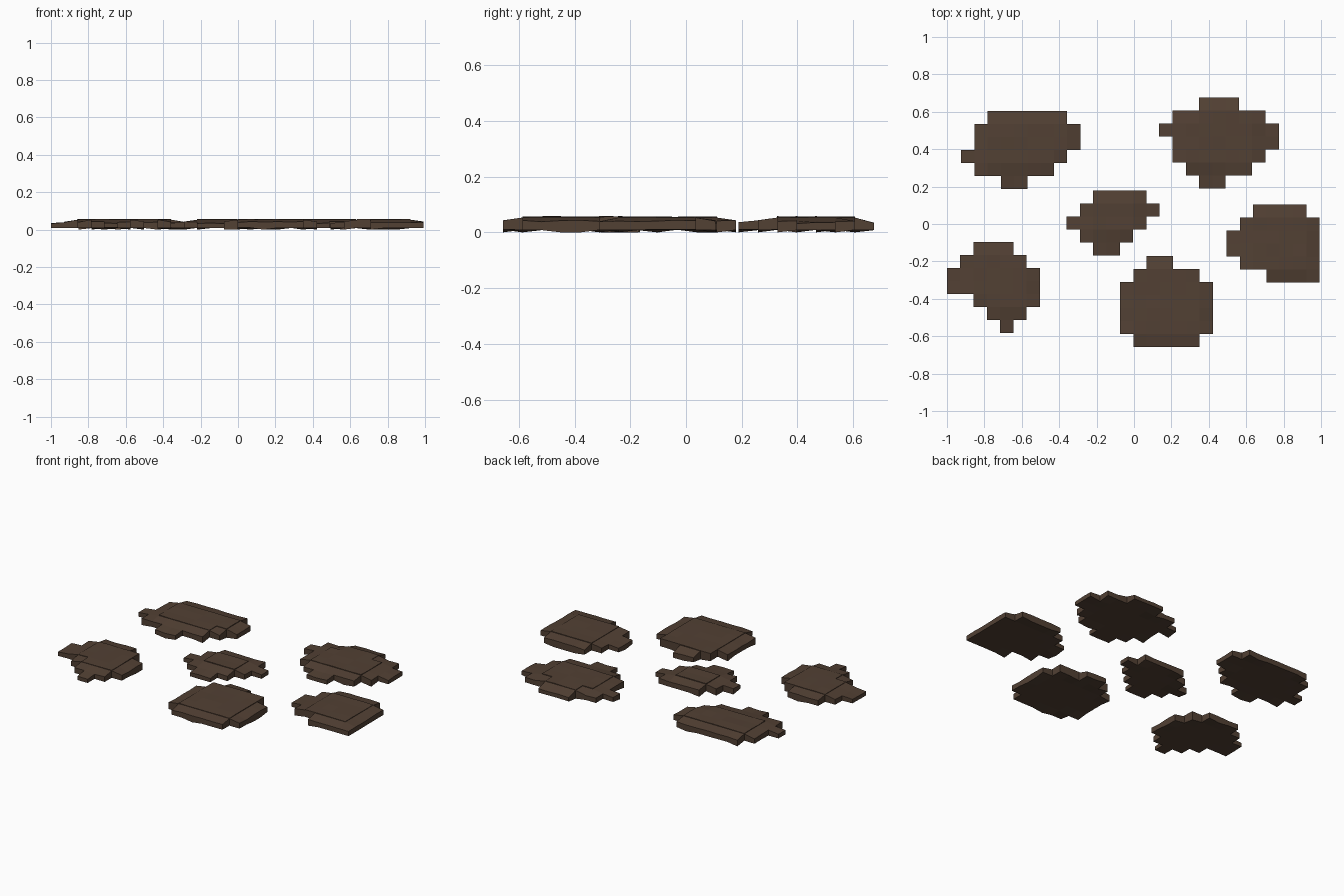
import bpy
import bmesh
import random

random.seed(4)
cube = bpy.data.objects.get("Cube")
if cube:
    bpy.data.objects.remove(cube, do_unlink=True)

# One dark earthy brown for every stone
brown = bpy.data.materials.new("dark_brown_stone")
brown.use_nodes = True
brown.diffuse_color = (0.085, 0.052, 0.034, 1)
shader = brown.node_tree.nodes["Principled BSDF"]
shader.inputs["Base Color"].default_value = brown.diffuse_color
shader.inputs["Roughness"].default_value = 0.9

# Plan of each stone, back row first: '#' raised middle, '+' sloping rim, '-' low tab
CELL_X, CELL_Y = 0.071, 0.0695
STONES = {
    "back_right_stone": (-0.925, 0.605, """
        ..++++++.
        .+######+
        .+######+
        -+#####+.
        .++++++..
        ...--...."""),
    "back_left_stone": (0.135, 0.675, """
        ...---...
        .++###++.
        -+#####+-
        .+#####+-
        .+#####+.
        ..+++++..
        ...--...."""),
    "middle_stone": (-0.36, 0.18, """
        ..++++.
        .+###+-
        -+###+.
        .++++..
        ..--..."""),
    "left_stone": (0.495, 0.105, """
        ..++++.
        .+####+
        -+####+
        -+####+
        .+####+
        ...++++"""),
    "front_stone": (-0.075, -0.17, """
        ..--...
        .#####.
        +#####+
        +#####+
        +#####+
        +#####+
        .+++++."""),
    "front_right_stone": (-1.0, -0.095, """
        ..+++..
        .+####.
        -+####+
        -+####+
        ..+###+
        ...+++.
        ....-.."""),
}

CORNERS = ((0, 0), (0, 1), (1, 1), (1, 0))
TOP = {"#": 0.053, "+": 0.041, "-": 0.034}


def build(name, origin, cells, top_of, bottom_of):
    """Stepped slab over the grid cells, with a height for each grid corner."""
    bm = bmesh.new()
    upper, lower, edges = {}, {}, {}
    for r, c in cells:
        for dr, dc in CORNERS:
            key = (r + dr, c + dc)
            if key not in upper:
                x, y = origin[0] + key[1] * CELL_X, origin[1] - key[0] * CELL_Y
                upper[key] = bm.verts.new((x, y, top_of(key)))
                lower[key] = bm.verts.new((x, y, bottom_of(key)))
    for r, c in cells:
        ring = [(r + dr, c + dc) for dr, dc in CORNERS]
        bm.faces.new([lower[k] for k in ring])
        bm.faces.new([upper[k] for k in reversed(ring)])
        for a, b in zip(ring, ring[1:] + ring[:1]):
            edges[(a, b)] = True
    # Walls only where no neighbouring cell shares the edge
    for a, b in edges:
        if (b, a) not in edges:
            bm.faces.new((lower[b], lower[a], upper[a], upper[b]))
    bmesh.ops.recalc_face_normals(bm, faces=bm.faces)
    mesh = bpy.data.meshes.new(name)
    bm.to_mesh(mesh)
    bm.free()
    mesh.materials.append(brown)
    obj = bpy.data.objects.new(name, mesh)
    bpy.context.collection.objects.link(obj)


def touching(cells, key):
    """Signs of the cells that meet at a grid corner."""
    near = [(key[0] - dr, key[1] - dc) for dr, dc in CORNERS]
    return [cells[n] for n in near if n in cells]


for name, (x, y, plan) in STONES.items():
    cells = {(r, c): sign
             for r, row in enumerate(plan.split())
             for c, sign in enumerate(row) if sign != "."}

    # Rim falls away from the middle, with slightly worn heights
    def rim_top(key):
        signs = touching(cells, key)
        tier = next(s for s in "#+-" if s in signs)
        return TOP[tier] + random.uniform(-0.003, 0.003) * (tier != "#")

    # Underside is flat, chipped a little at its border
    def underside(key):
        inside = len(touching(cells, key)) == len(CORNERS)
        return 0.009 if inside else random.choice((0.0, 0.008, 0.009, 0.01))

    build(name, (x, y), cells, rim_top, underside)

    # Raised worn plate over the middle
    middle = [k for k, sign in cells.items() if sign == "#"]
    build(name + "_plate", (x, y), middle,
          lambda key: random.uniform(0.055, 0.058), lambda key: 0.05)
